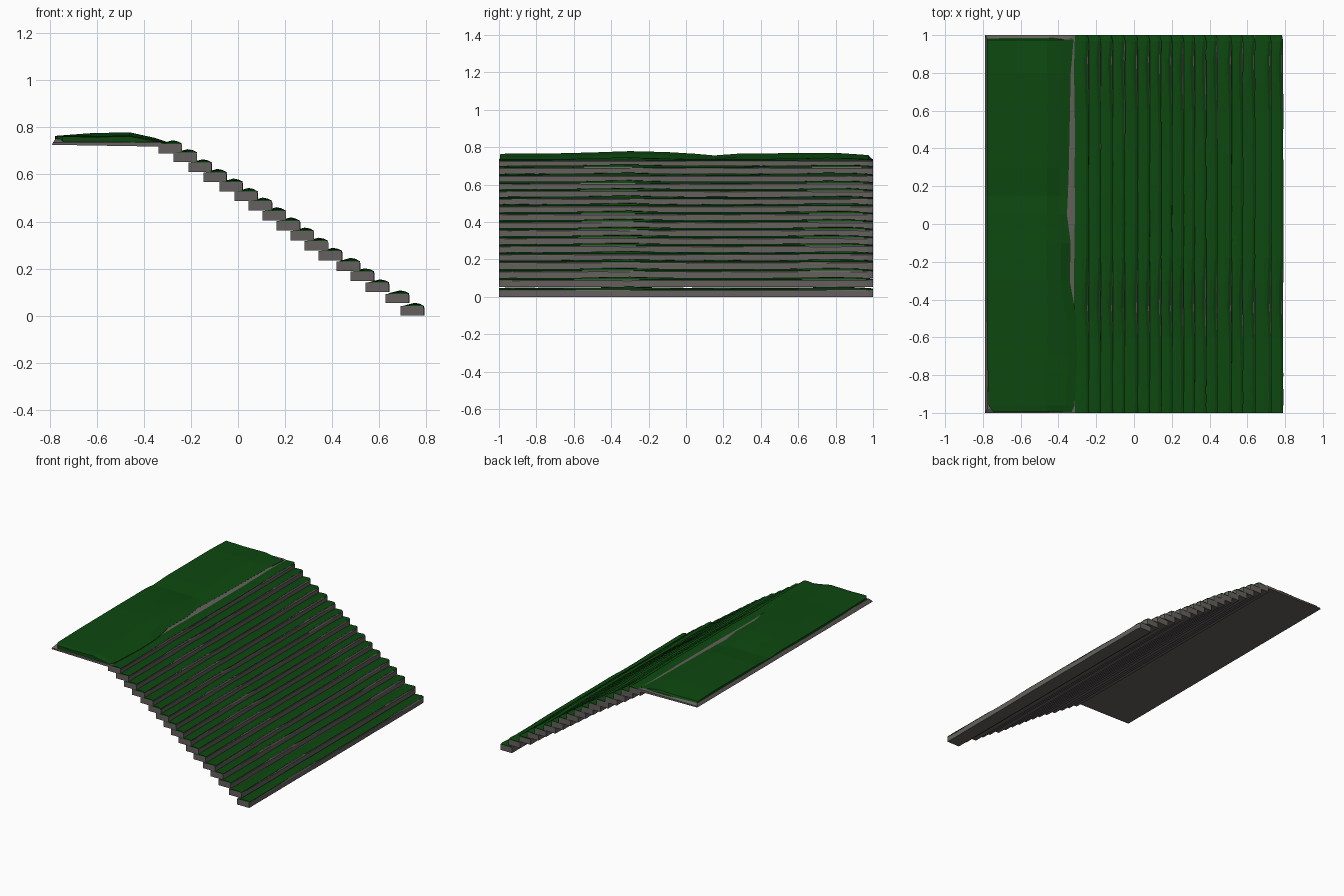
import bpy, bmesh, random

random.seed(4)


def material(name, rgb):
    m = bpy.data.materials.new(name)
    m.diffuse_color = (*rgb, 1)
    return m


stone = material("stone", (0.13, 0.118, 0.112))
grass = material("grass", (0.004, 0.065, 0.005))


def loft(name, stations, mat):
    """Closed solid through (y, [(x, z), ...]) cross-sections."""
    bm = bmesh.new()
    rings = [[bm.verts.new((x, y, z)) for x, z in prof] for y, prof in stations]
    n = len(rings[0])
    for a, b in zip(rings, rings[1:]):
        for i in range(n):
            j = (i + 1) % n
            bm.faces.new((a[i], a[j], b[j], b[i]))
    bm.faces.new(rings[0])
    bm.faces.new(rings[-1])
    bmesh.ops.recalc_face_normals(bm, faces=bm.faces)
    me = bpy.data.meshes.new(name)
    bm.to_mesh(me)
    bm.free()
    me.materials.append(mat)
    ob = bpy.data.objects.new(name, me)
    bpy.context.collection.objects.link(ob)
    return ob


# Steps: back edge and base height, lowest first
step_x = [.691, .628, .543, .479, .419, .343, .283, .223, .164, .104, .045,
          -.015, -.079, -.147, -.211, -.274, -.338]
step_z = [0, .053, .1, .147, .19, .234, .277, .32, .362, .405, .447,
          .487, .528, .568, .61, .653, .69]
ys = [-1, -.93, -.8, -.6, -.45, -.3, -.18, 0, .2, .4, .6, .75, .88, .97, 1]
lift = [.002, .004, .003, .004, .007, .010, .006, .003, .004, .003, .005,
        .008, .007, .003, -.001]
overhang = [.096, .098, .096, .095, .088, .092, .097, .096, .097, .096, .095,
            .09, .088, .095, .094]

for k, (x, z) in enumerate(zip(step_x, step_z)):
    # Stone block with a slightly worn front edge
    block = []
    for y in ys:
        w = random.uniform(-.002, .001)
        wx = -.006 if y == 1 else 0
        block.append((y, [(x, z), (x + .1 + wx + w, z),
                          (x + .1 + wx + w, z + .034 + w), (x + .094 + wx, z + .040),
                          (x, z + .040)]))
    loft(f"stone_step_{k + 1}", block, stone)
    # Turf on the tread
    turf = []
    for y, h, o in zip(ys, lift, overhang):
        h += random.uniform(-.001, .001)
        o -= .004 if y == 1 else 0
        turf.append((y, [(x + .01, z + .036), (x + o, z + .036),
                         (x + o + .002, z + .041), (x + o - .012, z + .046 + h * .5),
                         (x + .06, z + .045 + h), (x + .012, z + .042)]))
    loft(f"step_turf_{k + 1}", turf, grass)

# Landing: stone slab with bevelled outer edges
slab = []
for y, e, zt in [(-1, 0, .735), (-.98, .012, .752), (-.5, .015, .755),
                 (0, .012, .755), (.5, .014, .755), (.98, .012, .75), (1, 0, .735)]:
    slab.append((y, [(-.79, .726), (-.31, .718), (-.31, .733),
                     (-.335, .737), (-.45, min(zt, .742)), (-.787 + e, zt)]))
loft("landing_slab", slab, stone)

# Landing turf: y, back edge, ridge height, front edge
land = [(-.995, -.745, .762, -.33), (-.96, -.77, .766, -.315), (-.7, -.776, .767, -.30),
        (-.5, -.777, .772, -.305), (-.3, -.778, .779, -.34), (-.1, -.778, .774, -.335),
        (.05, -.778, .765, -.355), (.15, -.778, .756, -.35), (.3, -.778, .767, -.345),
        (.55, -.778, .768, -.34), (.8, -.778, .770, -.335), (.975, -.778, .758, -.32),
        (.985, -.775, .745, -.34)]
turf = []
for y, xb, r, xf in land:
    turf.append((y, [(xb, .735), (xf, .728), (xf, .738), (xf - .05, r - .016),
                     (-.46, r), (-.62, r - .003), (xb, min(r, .764))]))
loft("landing_turf", turf, grass)
